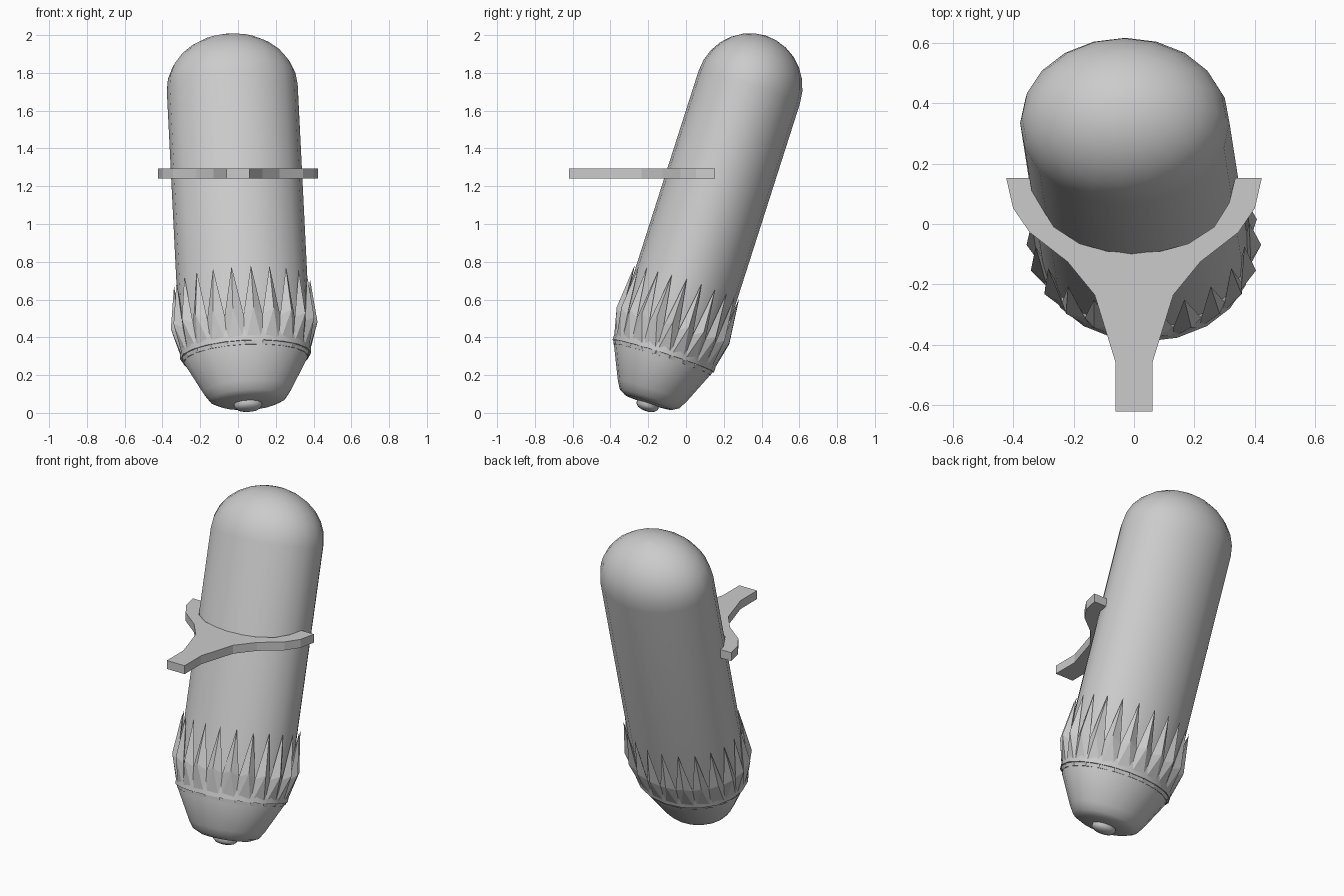
import bpy, bmesh, math
from mathutils import Vector, Matrix

if "Cube" in bpy.data.objects:
    bpy.data.objects.remove(bpy.data.objects["Cube"])

# Leaning oval frame shared by the body parts
U = Vector((-0.05, 0.32, 1)).normalized()
Y = (Vector((0, 1, 0)) - U * U.y).normalized()
X = Y.cross(U)
BASE = Vector((0.055, -0.212, 0.015))
SQUASH = 1.23  # the section is wider in x than in y


def place(r, a, s):
    return BASE + X * (r * SQUASH * math.cos(a)) + Y * (r * math.sin(a)) + U * s


def finish(name, bm, smooth=None):
    bmesh.ops.recalc_face_normals(bm, faces=bm.faces)
    me = bpy.data.meshes.new(name)
    bm.to_mesh(me)
    bm.free()
    ob = bpy.data.objects.new(name, me)
    bpy.context.collection.objects.link(ob)
    if smooth:
        bpy.ops.object.select_all(action='DESELECT')
        ob.select_set(True)
        bpy.context.view_layer.objects.active = ob
        bpy.ops.object.shade_smooth_by_angle(angle=math.radians(smooth))
    return ob


def lathe(name, profile, n=20, smooth=32):
    bm = bmesh.new()
    rings = [[bm.verts.new(place(r, 2 * math.pi * i / n, s)) for i in range(n)]
             for r, s in profile]
    for a, b in zip(rings, rings[1:]):
        for i in range(n):
            j = (i + 1) % n
            bm.faces.new((a[i], a[j], b[j], b[i]))
    bm.faces.new(rings[0])
    bm.faces.new(rings[-1])
    return finish(name, bm, smooth)


# Rounded barrel
R, TOP = 0.282, 1.795
dome = [(R * math.cos(t), TOP + 0.288 * math.sin(t))
        for t in [math.radians(d) for d in (0, 13, 26, 39, 52, 65, 77, 88)]]
lathe("barrel", [(R, 0.3)] + dome)

# Tapered nose with rounded end
lathe("nose", [(0.06, 0.036), (0.13, 0.042), (0.165, 0.062), (0.19, 0.105),
               (0.272, 0.29), (0.27, 0.36)])
# Small button at the tip
lathe("tip_button", [(0.02, -0.004), (0.045, 0.004), (0.06, 0.02), (0.06, 0.045)], 16, 60)

# Crown of faceted spikes round the lower barrel
N = 22
bm = bmesh.new()
loops = {k: [] for k in "btmvi"}
for i in range(N):
    a = 2 * math.pi * (i + 0.5) / N - math.pi / 2
    h = a + math.pi / N
    for k, r, ang, s in (("b", 0.270, h, 0.28), ("t", 0.293, a, 0.71),
                         ("m", 0.316, a, 0.47), ("v", 0.290, h, 0.44),
                         ("i", 0.268, a, 0.46)):
        loops[k].append(bm.verts.new(place(r, ang, s)))
b, t, m, v, inner = (loops[k] for k in "btmvi")
for i in range(N):
    p, j = i - 1, (i + 1) % N
    bm.faces.new((b[p], b[i], m[i]))
    bm.faces.new((b[i], v[i], m[i]))
    bm.faces.new((b[p], m[i], v[p]))
    bm.faces.new((m[i], v[i], t[i]))
    bm.faces.new((m[i], t[i], v[p]))
    bm.faces.new((t[i], v[i], inner[i]))
    bm.faces.new((t[i], inner[i], v[p]))
    bm.faces.new((v[i], inner[j], inner[i]))
bm.faces.new(b)
bm.faces.new(inner)
finish("spike_crown", bm)

# Flat forked bracket holding the barrel: right half outline, mirrored
outer = [(0.062, -0.62), (0.062, -0.455), (0.13, -0.235), (0.22, -0.125),
         (0.345, -0.028), (0.40, 0.052), (0.423, 0.153)]
inside = [(0.335, 0.153), (0.315, 0.07), (0.265, -0.01), (0.18, -0.065), (0.09, -0.09)]
half = outer + inside
outline = half + [(0, -0.096)] + [(-x, y) for x, y in reversed(half)]
bm = bmesh.new()
face = bm.faces.new([bm.verts.new((x, y, 1.24)) for x, y in outline])
ext = bmesh.ops.extrude_face_region(bm, geom=[face], use_keep_orig=True)
bmesh.ops.translate(bm, vec=(0, 0, 0.053),
                    verts=[g for g in ext["geom"] if isinstance(g, bmesh.types.BMVert)])
finish("fork_bracket", bm)
